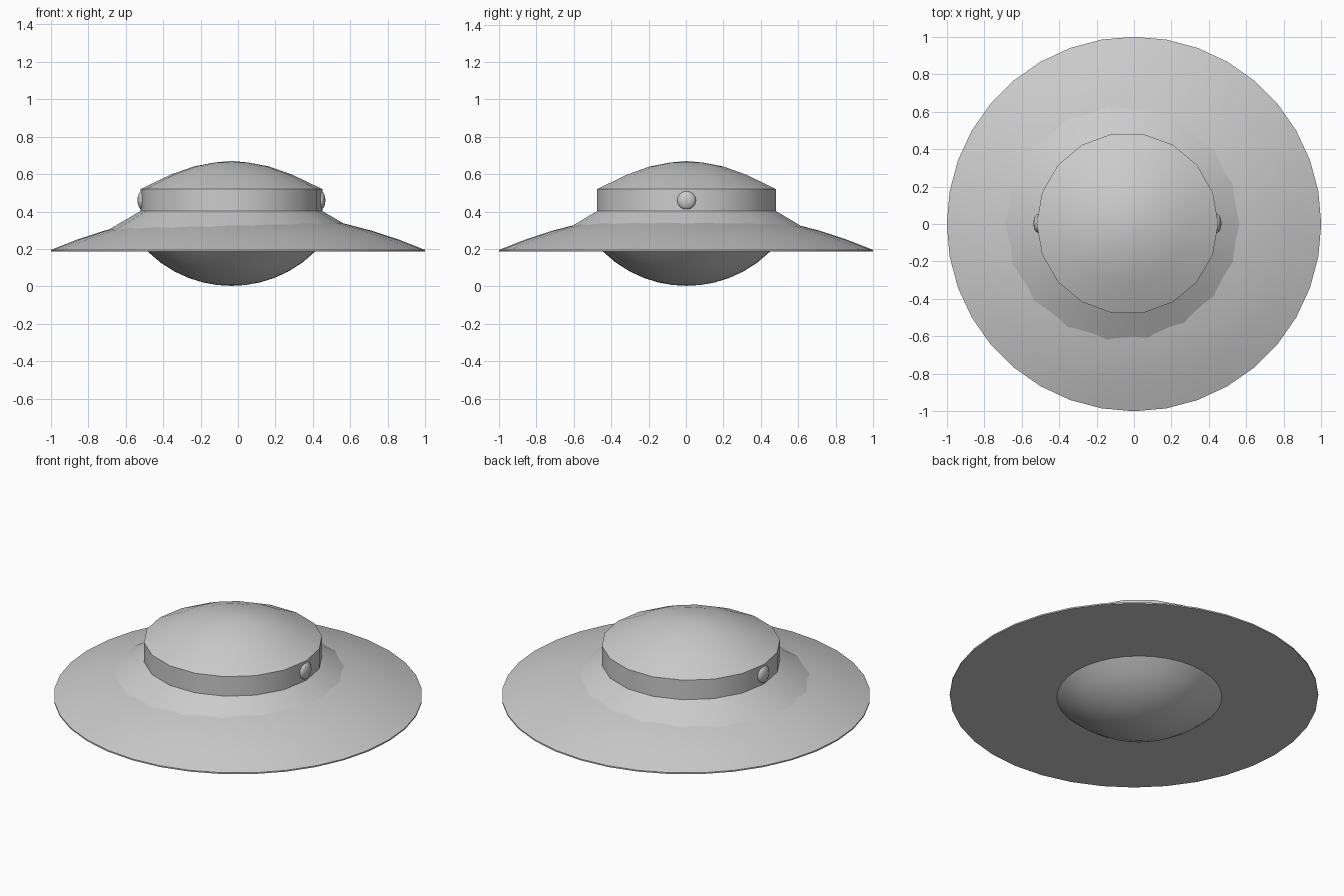
import bpy, math

cube = bpy.data.objects.get("Cube")
if cube:
    bpy.data.objects.remove(cube, do_unlink=True)

grey = bpy.data.materials.new("hull grey")
grey.use_nodes = True
COLOUR = (0.6, 0.6, 0.6, 1)
grey.diffuse_color = COLOUR
grey.node_tree.nodes["Principled BSDF"].inputs["Base Color"].default_value = COLOUR

CABIN = (-0.035, 0.003, 0)   # the cabin sits slightly off the disc's axis


def finish(obj, name):
    obj.name = name
    obj.data.materials.append(grey)
    bpy.ops.object.select_all(action='DESELECT')
    obj.select_set(True)
    bpy.context.view_layer.objects.active = obj
    bpy.ops.object.shade_smooth_by_angle(angle=math.radians(30))


def lathe(name, profile, sides, centre=(0, 0, 0)):
    """Revolve (radius, z) points, listed from bottom to top, about z."""
    verts, faces, rings = [], [], []
    for r, z in profile:
        count = sides if r > 0 else 1
        rings.append([len(verts) + i % count for i in range(sides)])
        for i in range(count):
            a = math.tau * i / sides
            verts.append((r * math.cos(a), r * math.sin(a), z))
    for low, high in zip(rings, rings[1:]):
        for i in range(sides):
            j = (i + 1) % sides
            faces.append(tuple(dict.fromkeys((low[i], low[j], high[j], high[i]))))
    mesh = bpy.data.meshes.new(name)
    mesh.from_pydata(verts, [], faces)
    obj = bpy.data.objects.new(name, mesh)
    obj.location = centre
    bpy.context.collection.objects.link(obj)
    finish(obj, name)


def cap(radius, height, steps):
    """Points of a shallow spherical cap as (radius, drop from its apex)."""
    ball = (radius ** 2 + height ** 2) / (2 * height)
    radii = [radius * (1 - i / steps) for i in range(steps + 1)]
    return [(r, ball - math.sqrt(ball ** 2 - r ** 2)) for r in radii]


# Wide disc with a thin rim and flat underside
lathe("disc", [(0, 0.187), (1, 0.187)] + [(r, 0.40 - d) for r, d in cap(1, 0.205, 7)], 36)

# Rounded belly under the disc
lathe("belly", [(r, 0.003 + d) for r, d in reversed(cap(0.455, 0.19, 6))], 36, CABIN)

# Cabin: sloping collar, upright band and domed roof
lathe("collar", [(0.70, 0.277), (0.485, 0.403)], 18, CABIN)
lathe("band", [(0.485, 0.403), (0.485, 0.52)], 18, CABIN)
lathe("dome", [(0.485, 0.52), (0.325, 0.597), (0.20, 0.641), (0.09, 0.662), (0, 0.67)], 18, CABIN)

# Flattened round lamps on the two sides of the band
for side, label in ((1, "left"), (-1, "right")):
    bpy.ops.mesh.primitive_uv_sphere_add(
        segments=16, ring_count=8, radius=0.05,
        location=(CABIN[0] + side * 0.477, CABIN[1], 0.46))
    lamp = bpy.context.object
    lamp.scale.x = 0.5
    finish(lamp, label + "_lamp")
